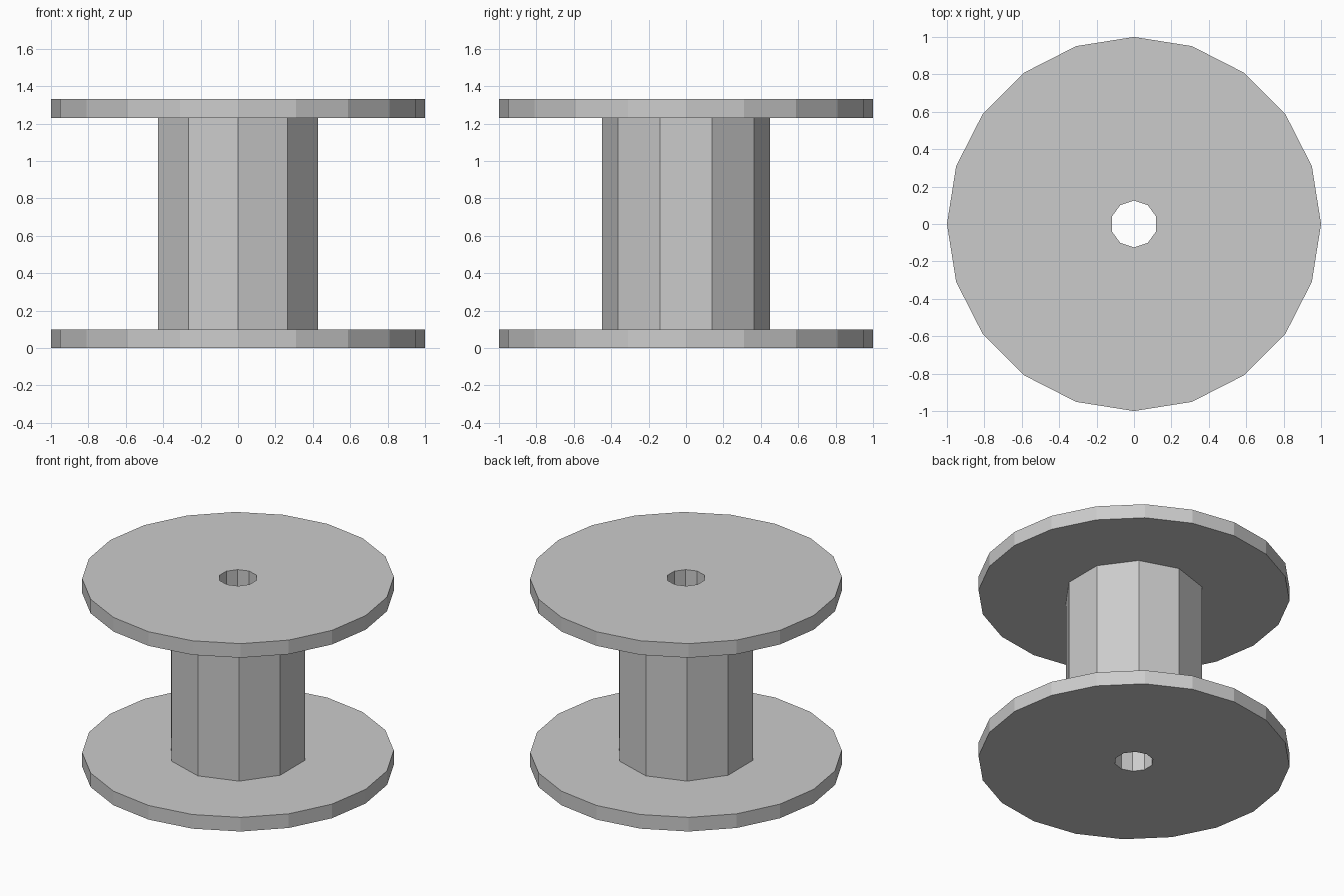
import bpy, bmesh
from math import sin, cos, pi

if "Cube" in bpy.data.objects:
    bpy.data.objects.remove(bpy.data.objects["Cube"])

BORE_R, BORE_SIDES = 0.125, 10
FLANGE_T, HEIGHT = 0.10, 1.33


def ring(bm, radius, sides, z):
    # Regular polygon with a corner on the y axis
    vs = [bm.verts.new((radius * cos(pi / 2 + 2 * pi * i / sides),
                        radius * sin(pi / 2 + 2 * pi * i / sides), z)) for i in range(sides)]
    return [bm.edges.new((vs[i], vs[(i + 1) % sides])) for i in range(sides)]


def bored_cylinder(name, radius, sides, z0, z1, capped=True):
    bm = bmesh.new()
    outer = [ring(bm, radius, sides, z) for z in (z0, z1)]
    inner = [ring(bm, BORE_R, BORE_SIDES, z) for z in (z0, z1)]
    # Outer wall and bore wall
    for low, high in (outer, inner):
        bmesh.ops.bridge_loops(bm, edges=low + high)
    # Annular end faces
    if capped:
        for o, i in zip(outer, inner):
            bmesh.ops.triangle_fill(bm, edges=o + i, use_beauty=True)
        bmesh.ops.recalc_face_normals(bm, faces=bm.faces)
    else:
        # Open walls: outer faces point out, bore faces point to the axis
        for f in bm.faces:
            f.normal_update()
            c = f.calc_center_median()
            outward = f.normal.x * c.x + f.normal.y * c.y > 0
            if outward != (c.xy.length > (radius + BORE_R) / 2):
                f.normal_flip()
    mesh = bpy.data.meshes.new(name)
    bm.to_mesh(mesh)
    bm.free()
    obj = bpy.data.objects.new(name, mesh)
    bpy.context.collection.objects.link(obj)
    return obj


# Round end plates
bored_cylinder("bottom_flange", 1.0, 20, 0, FLANGE_T)
bored_cylinder("top_flange", 1.0, 20, HEIGHT - FLANGE_T, HEIGHT)
# Ten-sided drum between the plates, closed off by them
bored_cylinder("core_drum", 0.45, 10, FLANGE_T, HEIGHT - FLANGE_T, capped=False)
